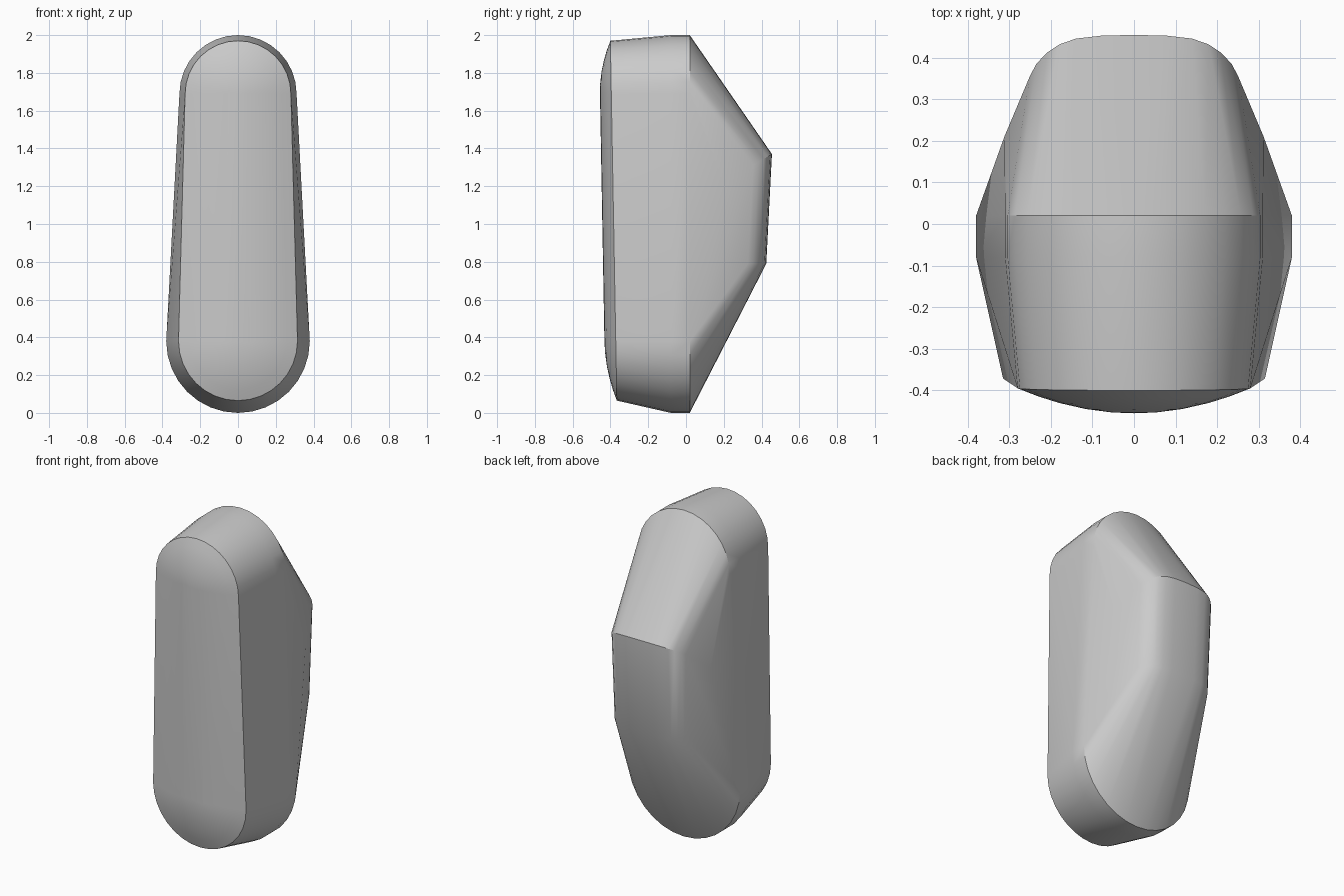
import bpy
import bmesh
import math

cube = bpy.data.objects.get("Cube")
if cube:
    bpy.data.objects.remove(cube)

TOP_Z, LOW_Z = 1.69, 0.38   # centres of the end arcs
STEPS = 16


def stadium(r_top, r_low, depth):
    """Tapered upright outline; depth(z) gives y for each point."""
    pts = []
    for centre, r, start in ((TOP_Z, r_top, 0), (LOW_Z, r_low, math.pi)):
        for i in range(STEPS + 1):
            a = start + math.pi * i / STEPS
            z = centre + r * math.sin(a)
            pts.append((r * math.cos(a), depth(z), z))
    return pts


def rim_depth(z):
    return -0.365 - 0.018 * z


points = []

# Widest band around the body
for y in (-0.08, 0.02):
    points += stadium(0.31, 0.38, lambda z: y)

# Front rim and the domed face inside it
for s in (1.0, 0.82, 0.64, 0.42, 0.2, 0.0):
    bulge = 0.06 * (1 - s * s)
    points += stadium(0.28 * s, 0.315 * s, lambda z: rim_depth(z) - bulge)

# Rounded back pad: half profile of x, y, cut by the two sloping ends
pad = [(0, 0.455), (0.08, 0.453), (0.14, 0.446), (0.18, 0.432),
       (0.21, 0.412), (0.235, 0.385), (0.25, 0.357)]
for x, y in pad:
    drop = 0.455 - y
    for side in (-1, 1):
        points.append((side * x, y, 1.37 - 0.6 * drop))
        points.append((side * x, y - 0.03, 0.79))

# Slight shoulder on each flank
points += [(side * 0.312, 0.21, 1.18) for side in (-1, 1)]

# Skin everything with one convex shell
bm = bmesh.new()
for p in points:
    bm.verts.new(p)
bmesh.ops.remove_doubles(bm, verts=bm.verts[:], dist=0.0005)
bmesh.ops.convex_hull(bm, input=bm.verts[:], use_existing_faces=False)
loose = [v for v in bm.verts if not v.link_faces]
bmesh.ops.delete(bm, geom=loose, context='VERTS')
bmesh.ops.dissolve_limit(bm, angle_limit=math.radians(0.5),
                         verts=bm.verts[:], edges=bm.edges[:])
bmesh.ops.recalc_face_normals(bm, faces=bm.faces[:])
mesh = bpy.data.meshes.new("body_shell")
bm.to_mesh(mesh)
bm.free()

body = bpy.data.objects.new("body_shell", mesh)
bpy.context.collection.objects.link(body)

# Plain grey material
grey = bpy.data.materials.new("plain_grey")
grey.use_nodes = True
colour = (0.6, 0.6, 0.6, 1)
grey.diffuse_color = colour
grey.node_tree.nodes["Principled BSDF"].inputs["Base Color"].default_value = colour
mesh.materials.append(grey)

bpy.ops.object.select_all(action='DESELECT')
body.select_set(True)
bpy.context.view_layer.objects.active = body
bpy.ops.object.shade_smooth_by_angle(angle=math.radians(25))
